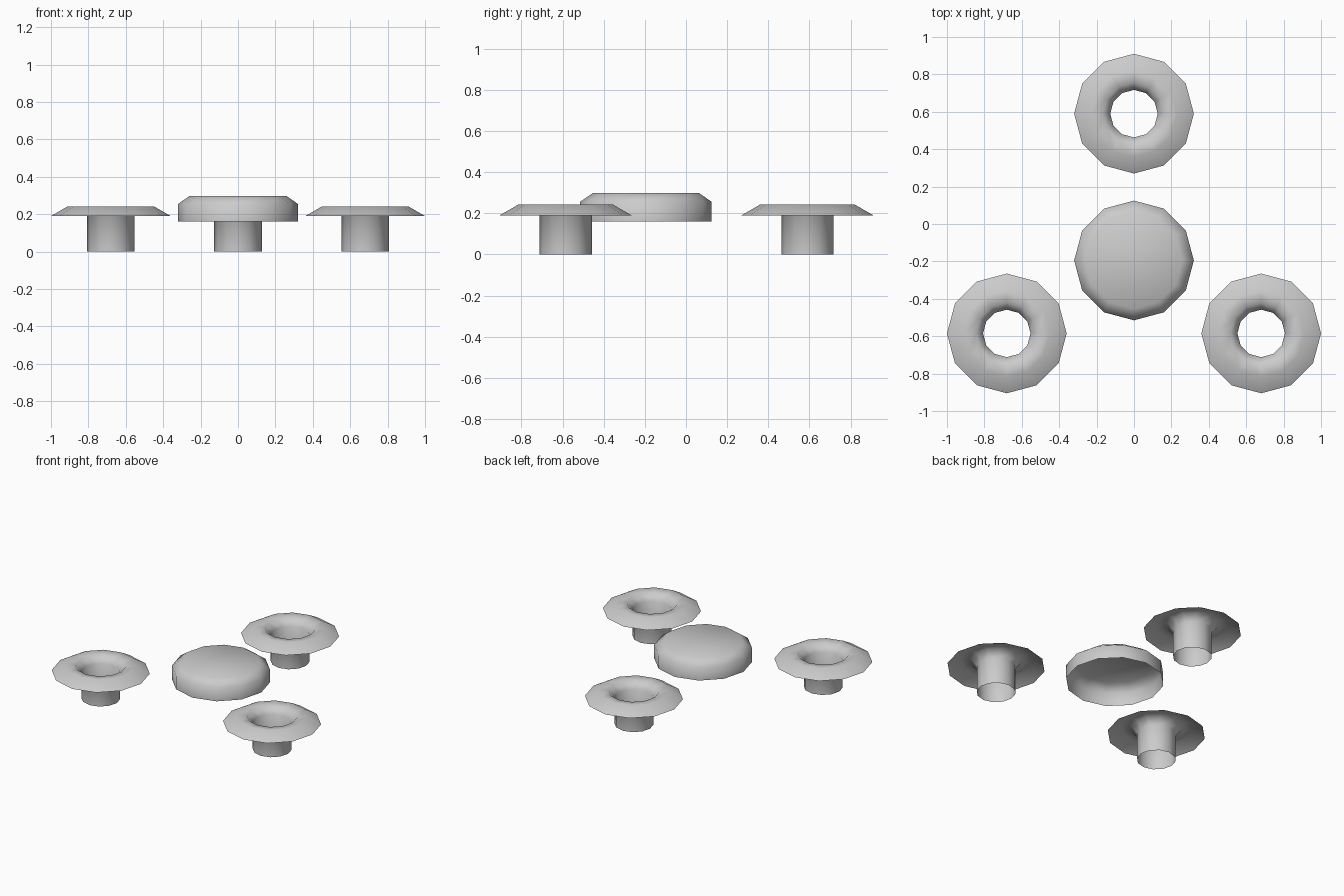
import bpy, bmesh, math

if "Cube" in bpy.data.objects:
    bpy.data.objects.remove(bpy.data.objects["Cube"])

SIDES = 12


def lathe(name, profile, location, close_end=False):
    """Spin a (radius, z) profile around z; optionally fill the last ring."""
    bm = bmesh.new()
    rings = []
    for r, z in profile:
        rings.append([bm.verts.new((r * math.cos(i * math.tau / SIDES),
                                    r * math.sin(i * math.tau / SIDES), z))
                      for i in range(SIDES)])
    for low, high in zip(rings, rings[1:]):
        for i in range(SIDES):
            j = (i + 1) % SIDES
            bm.faces.new((low[i], low[j], high[j], high[i]))
    if close_end:
        bm.faces.new(rings[-1])
    for f in bm.faces:
        f.smooth = True
    mesh = bpy.data.meshes.new(name)
    bm.to_mesh(mesh)
    bm.free()
    ob = bpy.data.objects.new(name, mesh)
    ob.location = location
    bpy.context.collection.objects.link(ob)
    return ob


# Flared eyelets: open tube, rolled throat, drooping flange
eyelet = [(0.127, 0), (0.127, 0.19), (0.165, 0.235), (0.23, 0.242), (0.32, 0.19)]
for name, x, y in (("left_eyelet", -0.68, -0.585),
                   ("right_eyelet", 0.68, -0.585),
                   ("back_eyelet", 0, 0.59)):
    lathe(name, eyelet, (x, y, 0))

# Hollow button cap with bevelled top, open underneath
cap = [(0.32, 0.16), (0.32, 0.255), (0.258, 0.298)]
lathe("button_cap", cap, (0, -0.195, 0), close_end=True)
